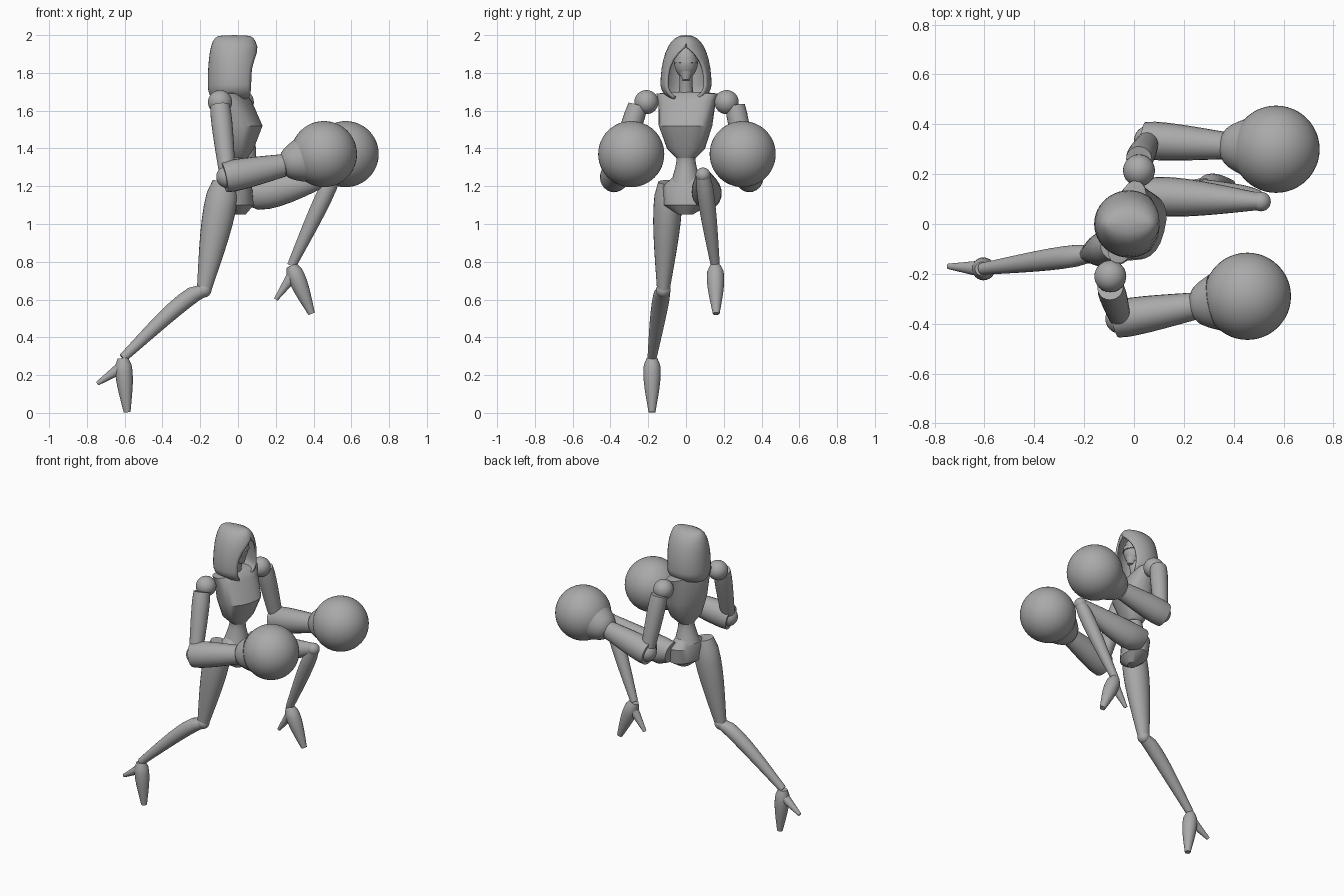
import bpy, bmesh
from math import sin, cos, tau, pi, radians, copysign
from mathutils import Vector, Matrix

cube = bpy.data.objects.get("Cube")
if cube:
    bpy.data.objects.remove(cube)

# One plain material for the whole figure
colour = (0.4, 0.4, 0.4, 1)
grey = bpy.data.materials.new("plain grey")
grey.use_nodes = True
grey.diffuse_color = colour
grey.node_tree.nodes["Principled BSDF"].inputs["Base Color"].default_value = colour

parts = []
twist = Matrix.Rotation(radians(-15), 3, 'Z')
up = Vector((0, 0, 1))
sideways = Vector((0, 1, 0))


def finish(name, bm):
    mesh = bpy.data.meshes.new(name)
    bm.to_mesh(mesh)
    bm.free()
    mesh.materials.append(grey)
    part = bpy.data.objects.new(name, mesh)
    bpy.context.collection.objects.link(part)
    parts.append(part)
    return part


def loft(name, rings, closed=True):
    """Skin a list of equal-length point rings; closed rings get end caps."""
    bm = bmesh.new()
    rows = [[bm.verts.new(point) for point in ring] for ring in rings]
    count = len(rows[0])
    for low, high in zip(rows, rows[1:]):
        for j in range(count if closed else count - 1):
            k = (j + 1) % count
            bm.faces.new((low[j], low[k], high[k], high[j]))
    if closed:
        bm.faces.new(rows[0])
        bm.faces.new(rows[-1])
        bmesh.ops.recalc_face_normals(bm, faces=bm.faces)
    bmesh.ops.remove_doubles(bm, verts=bm.verts, dist=0.0002)
    return finish(name, bm)


def limb(name, start, end, start_radius, end_radius, swell=0, sag=0, flat=1, steps=8, sides=24):
    """Tapered tube whose muscle swell and sag peak nearer the start."""
    start, end = Vector(start), Vector(end)
    along = (end - start).normalized()
    across = (sideways - along * along.y).normalized()
    depth = along.cross(across)
    rings = []
    for i in range(steps + 1):
        f = i / steps
        peak = sin(pi * f ** 0.6)
        centre = start.lerp(end, f) + up * sag * peak
        radius = start_radius + (end_radius - start_radius) * f + swell * peak
        rings.append([centre + radius * (across * flat * cos(a) + depth * sin(a))
                      for a in (tau * j / sides for j in range(sides))])
    return loft(name, rings)


def trunk(name, levels, power, sides=24):
    """Stack of level rings: height, forward centre, depth and width."""
    def square(c):
        return copysign(abs(c) ** power, c)
    angles = [tau * j / sides for j in range(sides)]
    return loft(name, [[twist @ Vector((centre + depth * square(cos(a)), width * square(sin(a)), z))
                        for a in angles] for z, centre, depth, width in levels])


def ball(name, centre, radius, detail=16, stretch=(1, 1, 1)):
    bm = bmesh.new()
    bmesh.ops.create_uvsphere(bm, u_segments=detail * 2, v_segments=detail, radius=radius)
    bmesh.ops.scale(bm, verts=bm.verts, vec=stretch)
    bmesh.ops.translate(bm, verts=bm.verts, vec=centre)
    return finish(name, bm)


# Hood: dome over a tucked-in skirt, with an arched opening at the front
hood_rings = []
for degrees in range(-60, 91, 10):
    rise, spread = sin(radians(degrees)), abs(cos(radians(degrees)))
    z = 1.74 + rise * (0.26 if rise > 0 else 0.09)
    depth, width = 0.14 * spread ** 0.3, 0.135 * spread ** 0.8
    gap = radians(50) * max(0, 1 - (max(rise, 0) / 0.78) ** 3)
    sweep = [gap + (tau - 2 * gap) * j / 32 for j in range(33)]
    hood_rings.append([(depth * cos(a) - 0.02, width * sin(a), z) for a in sweep])
hood = loft("hood", hood_rings, closed=False)
shell = hood.modifiers.new("thickness", 'SOLIDIFY')
shell.thickness = 0.014
shell.offset = -1

# Head, chin, visor band and neck
ball("head", (0, 0, 1.86), 0.09, stretch=(0.75, 0.7, 1))
limb("chin", (0.03, 0, 1.76), (0.01, 0, 1.84), 0.018, 0.056)
limb("visor_band", (0.005, 0, 1.85), (0.003, 0, 1.88), 0.069, 0.067, flat=0.94, steps=1)
limb("neck", (-0.03, 0, 1.66), (0, 0, 1.79), 0.055, 0.034, swell=-0.01)

# Torso, turned so that the left shoulder leads
trunk("chest", [(1.35, 0, 0.05, 0.05), (1.4, 0, 0.08, 0.1), (1.52, 0.01, 0.115, 0.14),
                (1.65, -0.02, 0.08, 0.155), (1.69, -0.03, 0.06, 0.17),
                (1.7, -0.03, 0.04, 0.08)], power=0.8)
limb("waist", (0, 0, 1.38), (-0.01, 0, 1.22), 0.06, 0.08, swell=-0.015)
trunk("pelvis", [(1.25, -0.01, 0.06, 0.07), (1.2, -0.01, 0.08, 0.13),
                 (1.1, 0, 0.08, 0.12), (1.05, 0.01, 0.03, 0.04)], power=1)


def arm(side, shoulder, elbow, wrist, glove):
    """Shoulder ball, upper arm, forearm, flared cuff and round glove."""
    shoulder, elbow, wrist, glove = map(Vector, (shoulder, elbow, wrist, glove))
    outward = sideways * copysign(0.045, shoulder.y)
    ball(side + "_shoulder", shoulder, 0.064)
    limb(side + "_upper_arm", shoulder + outward - up * 0.02, elbow, 0.052, 0.042, swell=0.006)
    ball(side + "_elbow", elbow, 0.06)
    limb(side + "_forearm", elbow.lerp(wrist, -0.06), wrist, 0.08, 0.06, swell=0.008, flat=0.92)
    limb(side + "_cuff", wrist, wrist.lerp(glove, 0.4), 0.056, 0.115, swell=0.01)
    ball(side + "_glove", glove, 0.175, detail=24)


def leg(side, hip, knee, ankle, toe, heel, hip_radius, thigh_sag, shin_sag):
    """Thigh, knee ball, shin and a high-heeled foot."""
    ankle, toe = Vector(ankle), Vector(toe)
    limb(side + "_thigh", hip, knee, hip_radius, 0.038, swell=0.028, sag=thigh_sag, flat=0.88)
    ball(side + "_knee", knee, 0.039)
    limb(side + "_shin", knee, ankle, 0.035, 0.024, swell=0.013, sag=shin_sag)
    limb(side + "_foot", ankle, toe, 0.028, 0.018, swell=0.021)
    limb(side + "_heel", ankle.lerp(toe, 0.15), heel, 0.034, 0.011)


arm("right", (-0.095, -0.21, 1.645), (-0.055, -0.38, 1.25), (0.24, -0.33, 1.31), (0.455, -0.29, 1.37))
arm("left", (0.02, 0.215, 1.645), (0.06, 0.335, 1.25), (0.36, 0.315, 1.31), (0.57, 0.3, 1.37))

# Right leg stretched back, left leg raised forward
leg("right", hip=(-0.07, -0.09, 1.22), knee=(-0.18, -0.12, 0.65), ankle=(-0.61, -0.18, 0.29),
    toe=(-0.587, -0.18, 0.003), heel=(-0.745, -0.17, 0.155),
    hip_radius=0.065, thigh_sag=0, shin_sag=0.03)
leg("left", hip=(0.03, 0.115, 1.17), knee=(0.51, 0.09, 1.26), ankle=(0.284, 0.155, 0.78),
    toe=(0.39, 0.16, 0.525), heel=(0.2, 0.16, 0.6),
    hip_radius=0.07, thigh_sag=-0.025, shin_sag=0)

# Smooth shading with crisp edges
bpy.ops.object.select_all(action='DESELECT')
for part in parts:
    part.select_set(True)
bpy.context.view_layer.objects.active = hood
bpy.ops.object.shade_smooth_by_angle(angle=radians(35))
